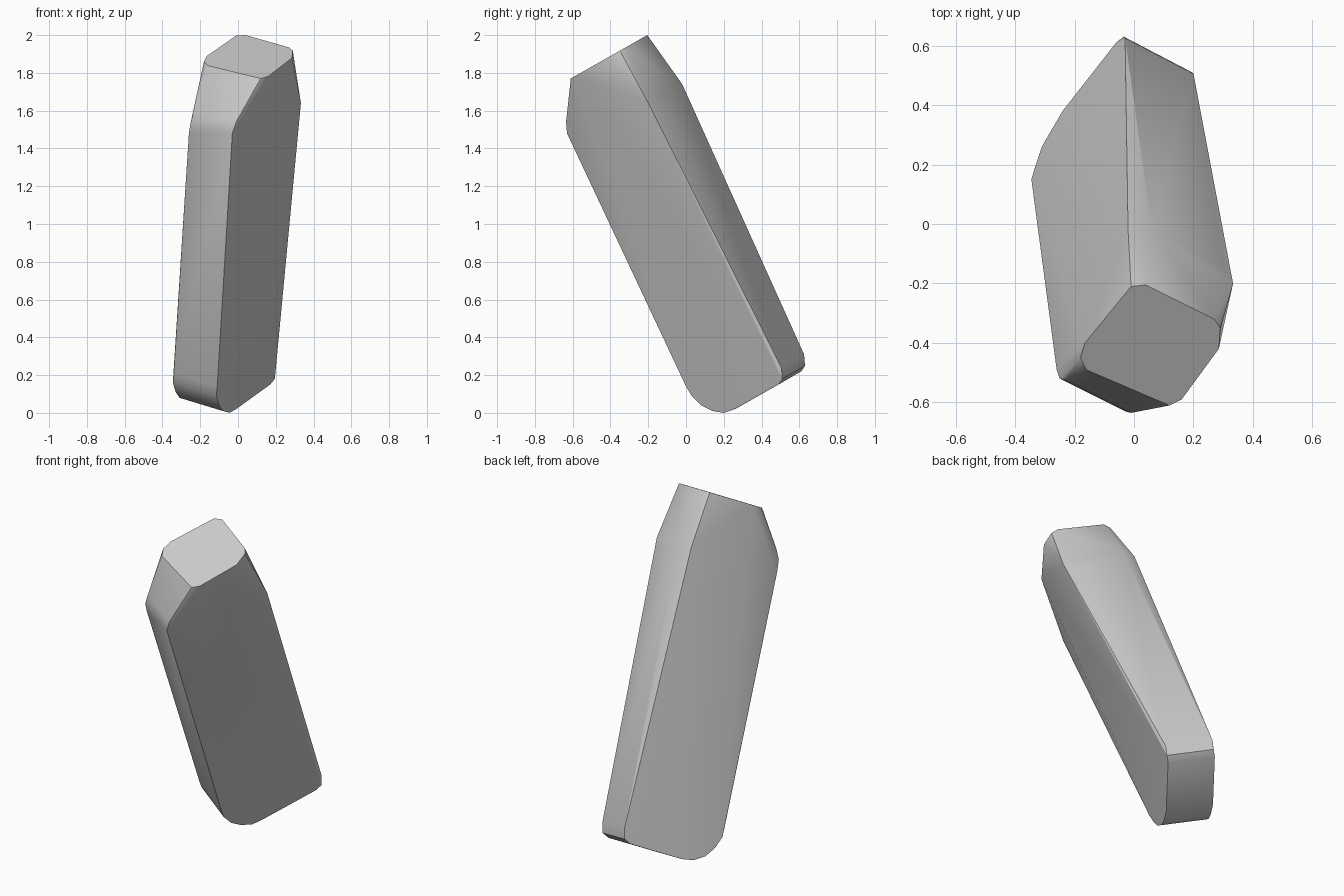
import bpy
import bmesh
import math
from mathutils import Vector

default_cube = bpy.data.objects.get("Cube")
if default_cube:
    bpy.data.objects.remove(default_cube, do_unlink=True)


def make_material(name, value):
    """Plain matte material shown alike in viewport and render."""
    material = bpy.data.materials.new(name)
    material.use_nodes = True
    colour = (value, value, value, 1)
    material.diffuse_color = colour
    shader = material.node_tree.nodes["Principled BSDF"]
    shader.inputs["Base Color"].default_value = colour
    shader.inputs["Roughness"].default_value = 0.8
    return material


def convex_body(name, points, material, smooth_angle):
    """Wrap a convex skin around the section points and shade it."""
    mesh = bpy.data.meshes.new(name)
    bm = bmesh.new()
    for point in points:
        bm.verts.new(point)
    hull = bmesh.ops.convex_hull(bm, input=bm.verts)
    unused = {v for v in hull["geom_interior"] + hull["geom_unused"]
              if isinstance(v, bmesh.types.BMVert)}
    bmesh.ops.delete(bm, geom=list(unused), context="VERTS")
    bmesh.ops.dissolve_limit(bm, angle_limit=math.radians(2),
                             verts=bm.verts, edges=bm.edges)
    bmesh.ops.recalc_face_normals(bm, faces=bm.faces)
    bm.to_mesh(mesh)
    bm.free()
    mesh.materials.append(material)
    body = bpy.data.objects.new(name, mesh)
    bpy.context.collection.objects.link(body)
    bpy.ops.object.select_all(action="DESELECT")
    body.select_set(True)
    bpy.context.view_layer.objects.active = body
    bpy.ops.object.shade_smooth_by_angle(angle=math.radians(smooth_angle))
    return body


# Lower end: rounded front corner, nearly square back corner
lower_profile = [
    (-.11, 0, .14), (-.115, .03, .09), (-.1, .08, .04), (-.08, .14, .01),
    (-.045, .2, 0), (-.01, .26, .02), (.17, .49, .15), (.195, .51, .18),
    (.2, .505, .24),
]

# The bar's thickness runs from the near side to the far side
thickness = Vector((-.23, .12, .07))

# Shoulder: soft bend on the front edges, chamfer start on the back edges
front_bend = [(-.04, -.6, 1.42), (-.03, -.63, 1.48), (-.01, -.635, 1.54)]
bend_thickness = Vector((-.22, .11, .06))
back_shoulder = [(.3, -.15, 1.6), (.333, -.2, 1.64),
                 (.06, -.02, 1.74), (-.02, -.02, 1.74)]

# Upper end: flat sloping cap with clipped corners, seen in plan
cap_plan = [
    (-.01, -.21), (.04, -.205), (.27, -.32), (.29, -.35), (.285, -.42),
    (.16, -.59), (.12, -.61), (-.16, -.49), (-.18, -.45), (-.165, -.4),
]
cap_slope = .567
cap_peak_y = -.205


def with_far_side(profile, offset):
    """Return the profile together with its copy across the thickness."""
    near = [Vector(p) for p in profile]
    return near + [p + offset for p in near]


cap = [Vector((x, y, 2 + (y - cap_peak_y) * cap_slope)) for x, y in cap_plan]
points = (with_far_side(lower_profile, thickness)
          + with_far_side(front_bend, bend_thickness)
          + [Vector(p) for p in back_shoulder] + cap)

# Single solid tapered bar
grey = make_material("plain grey", .6)
convex_body("tapered_bar", points, grey, 30)
